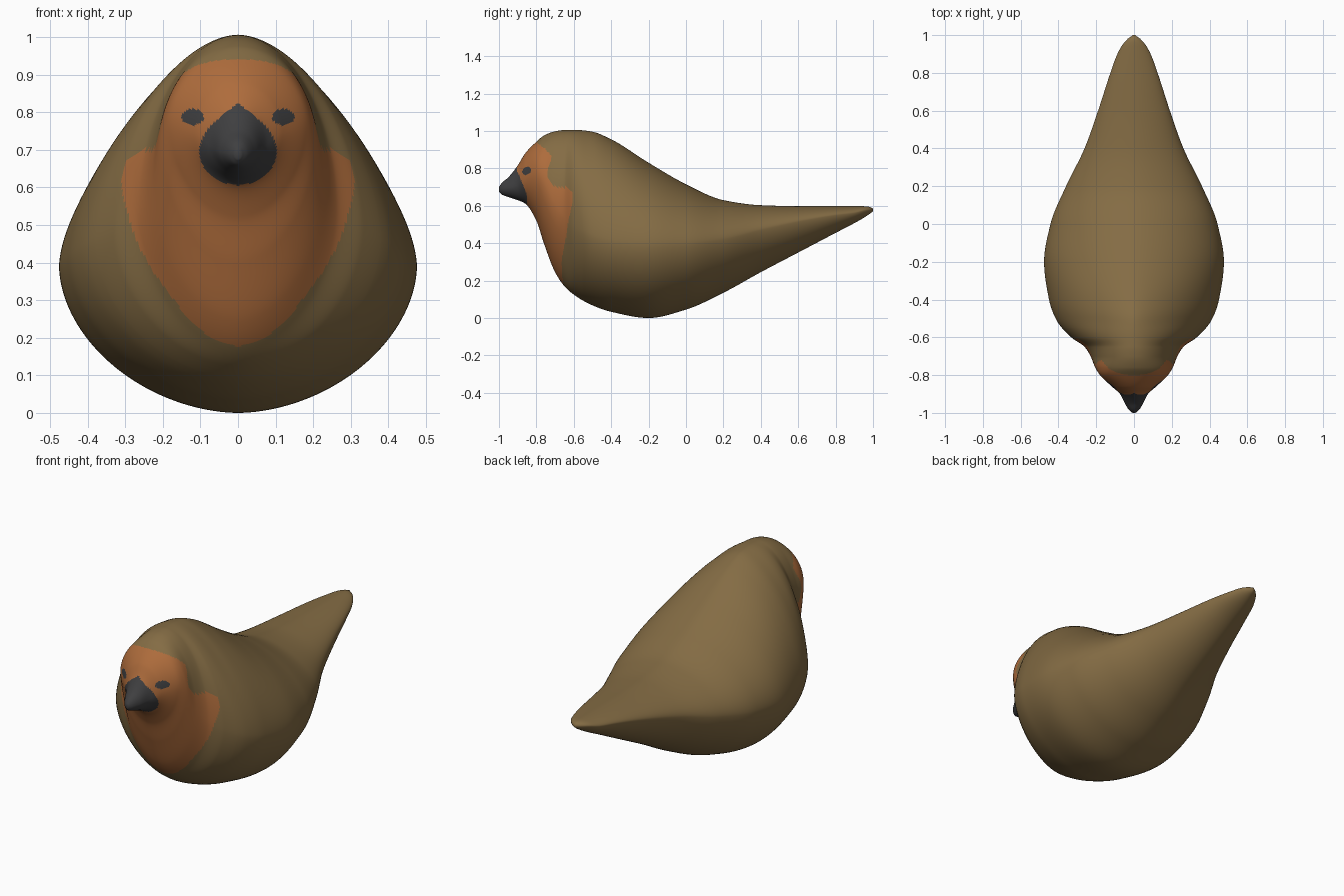
import bpy, bmesh, math

if "Cube" in bpy.data.objects:
    bpy.data.objects.remove(bpy.data.objects["Cube"])

# Body stations along the length: y, top z, bottom z, half width, z of widest point
STATIONS = [
    (-1.00, .700, .675, .008, .688), (-.985, .722, .660, .026, .690),
    (-.95, .752, .647, .048, .695), (-.90, .815, .630, .074, .710),
    (-.86, .880, .612, .118, .745), (-.80, .942, .520, .180, .760),
    (-.76, .975, .400, .205, .720), (-.70, .998, .245, .230, .610),
    (-.65, 1.005, .170, .262, .540), (-.60, 1.006, .125, .332, .490),
    (-.51, .998, .072, .410, .440), (-.40, .955, .033, .450, .410),
    (-.20, .830, .000, .476, .390), (.00, .715, .045, .442, .395),
    (.20, .630, .135, .360, .420), (.40, .603, .245, .262, .470),
    (.60, .598, .350, .190, .515), (.80, .598, .455, .125, .550),
    (.90, .598, .507, .088, .562), (.97, .597, .548, .045, .577),
    (1.00, .586, .570, .006, .578),
]
# Roundness of the upper half of each section: y, exponent
ROUNDNESS = [(-1, 2), (-.7, 2), (-.6, 1.8), (-.5, 1.62), (-.2, 1.7), (1, 1.8)]
# Half width of the breast patch by height, and rear limit of the face patch by height
BREAST = [(.175, 0), (.2, .07), (.25, .13), (.3, .17), (.4, .24), (.5, .285),
          (.6, .31), (.65, .305), (.69, .275), (.72, .23)]
FACE = [(.69, -.68), (.72, -.72), (.76, -.742), (.81, -.735), (.86, -.72),
        (.90, -.75), (.94, -.80)]
# Half width of the beak patch by height
BEAK = [(.604, 0), (.615, .045), (.64, .08), (.67, .098), (.70, .103), (.73, .095),
        (.76, .075), (.78, .055), (.80, .03), (.826, 0)]


def curve(points, t, col=1):
    """Smooth interpolation through a table without overshoot."""
    n = len(points)
    t = min(max(t, points[0][0]), points[-1][0])
    i = next(k for k in range(n - 1) if t <= points[k + 1][0])

    def slope(k):
        return (points[k + 1][col] - points[k][col]) / (points[k + 1][0] - points[k][0])

    def tangent(k):
        if k == 0:
            return slope(0)
        if k == n - 1:
            return slope(n - 2)
        a, b = slope(k - 1), slope(k)
        return 2 * a * b / (a + b) if a * b > 0 else 0

    h = points[i + 1][0] - points[i][0]
    s = (t - points[i][0]) / h
    return ((2 * s**3 - 3 * s**2 + 1) * points[i][col] + (s**3 - 2 * s**2 + s) * h * tangent(i)
            + (3 * s**2 - 2 * s**3) * points[i + 1][col] + (s**3 - s**2) * h * tangent(i + 1))


def power(v, e):
    return math.copysign(abs(v) ** e, v)


def patch(c):
    """Colour index of a surface point: 0 plumage, 1 breast and face, 2 beak and eyes."""
    x, y, z = abs(c.x), c.y, c.z
    if y > -.5:
        return 0
    if y < -.78:
        if .604 < z < .826 and x < curve(BEAK, z):
            return 2
        if ((x - .12) / .029) ** 2 + ((z - .787) / .022) ** 2 < 1:
            return 2
    if z < .70:
        return 1 if z > .175 and x < curve(BREAST, z) else 0
    return 1 if z < .94 and y < curve(FACE, z) else 0


def material(name, colour):
    m = bpy.data.materials.new(name)
    m.diffuse_color = (*colour, 1)
    m.use_nodes = True
    m.node_tree.nodes["Principled BSDF"].inputs["Base Color"].default_value = m.diffuse_color
    return m


# Rings are closer together around the face, where the colour borders lie
SEGMENTS = 144
ys = [-1 + .45 * i / 120 for i in range(120)] + [-.55 + 1.55 * i / 80 for i in range(81)]

bm = bmesh.new()
rings = []
for y in ys:
    top, bottom, width, mid = (curve(STATIONS, y, c) for c in (1, 2, 3, 4))
    upper = curve(ROUNDNESS, y)
    ring = []
    for k in range(SEGMENTS):
        a = 2 * math.pi * k / SEGMENTS
        e, height = (upper, top - mid) if math.sin(a) >= 0 else (1.85, mid - bottom)
        ring.append(bm.verts.new((width * power(math.cos(a), 2 / e), y,
                                  mid + height * power(math.sin(a), 2 / e))))
    rings.append(ring)

# Skin and end caps
for r0, r1 in zip(rings, rings[1:]):
    for k in range(SEGMENTS):
        j = (k + 1) % SEGMENTS
        bm.faces.new((r0[k], r0[j], r1[j], r1[k]))
bm.faces.new(rings[0])
bm.faces.new(rings[-1])
bmesh.ops.recalc_face_normals(bm, faces=bm.faces)
for f in bm.faces:
    f.smooth = True
    f.material_index = patch(f.calc_center_median())

mesh = bpy.data.meshes.new("bird_body")
bm.to_mesh(mesh)
bm.free()
mesh.materials.append(material("olive brown plumage", (.231, .150, .058)))
mesh.materials.append(material("rust orange breast", (.423, .150, .045)))
mesh.materials.append(material("charcoal beak and eyes", (.05, .05, .052)))
body = bpy.data.objects.new("bird_body", mesh)
bpy.context.collection.objects.link(body)
